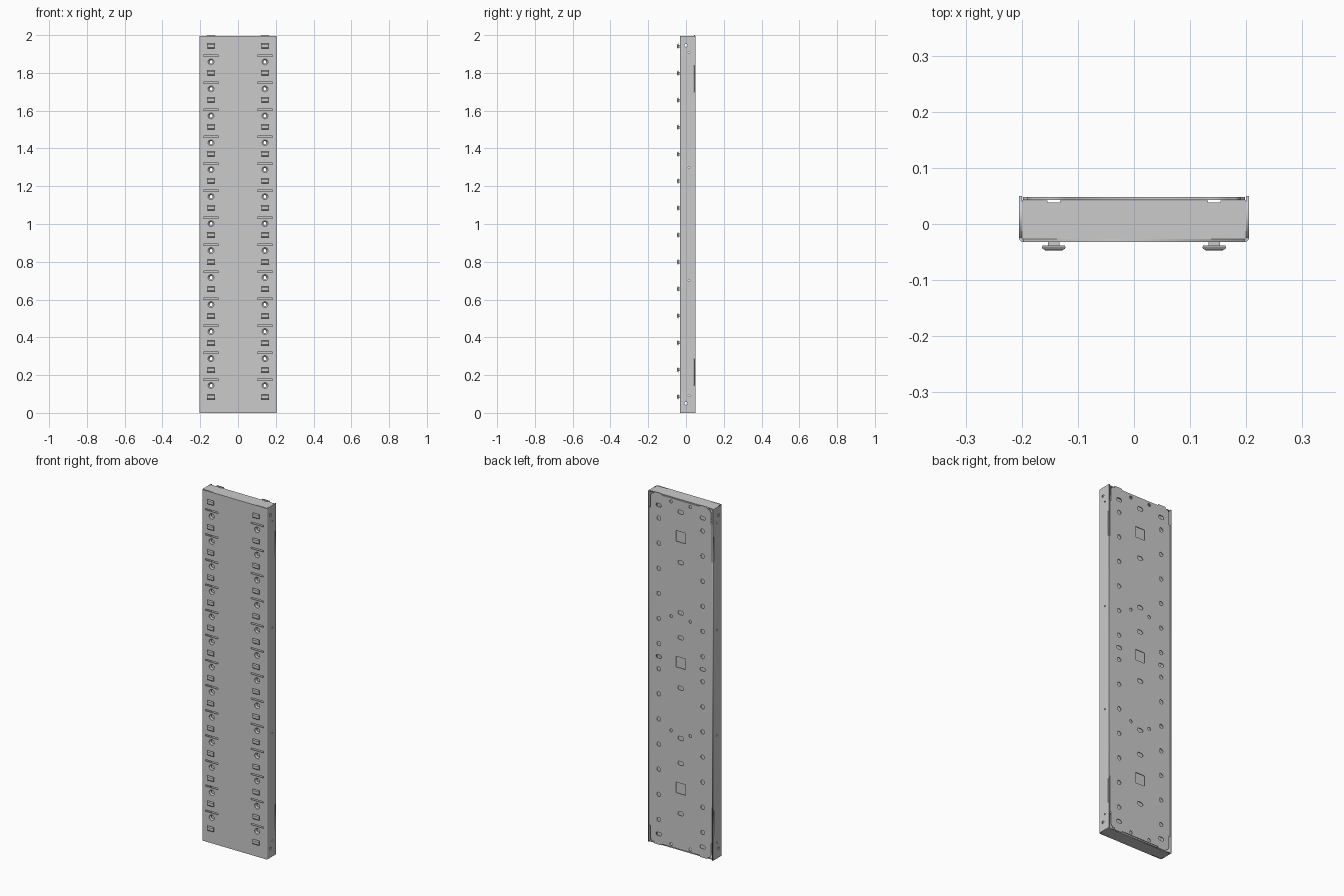
import bpy, bmesh
from math import sin, cos, pi
from mathutils import Matrix, Vector

if "Cube" in bpy.data.objects:
    bpy.data.objects.remove(bpy.data.objects["Cube"])

PITCH = 0.1428
W, H = 0.205, 1.996          # half width, cover height
YF, YB = -0.032, 0.05        # front face, rear edge of cover
T, R = 0.005, 0.008          # sheet thickness, bend radius


def rect(x, z, w, h):
    return [(x - w/2, z - h/2), (x + w/2, z - h/2), (x + w/2, z + h/2), (x - w/2, z + h/2)]


def oval(x, z, w, h, n=20):
    """Circle when w == h, otherwise a horizontal slot with round ends."""
    r, s = h/2, (w - h)/2
    pts = []
    for i in range(n):
        a = -pi/2 + 2*pi*(i + 0.5)/n
        pts.append((x + r*cos(a) + (s if cos(a) > 0 else -s), z + r*sin(a)))
    return pts


def sheet(name, outline, holes, loc, rot, t=T):
    """Flat sheet with punched holes, made from a filled 2D curve."""
    cu = bpy.data.curves.new(name, 'CURVE')
    cu.dimensions, cu.fill_mode, cu.extrude = '2D', 'BOTH', t/2
    for loop in [outline] + holes:
        sp = cu.splines.new('POLY')
        sp.points.add(len(loop) - 1)
        for p, (u, v) in zip(sp.points, loop):
            p.co = (u, v, 0, 1)
        sp.use_cyclic_u = True
    ob = bpy.data.objects.new(name, cu)
    bpy.context.collection.objects.link(ob)
    ob.location, ob.rotation_euler = loc, rot
    bpy.ops.object.select_all(action='DESELECT')
    ob.select_set(True)
    bpy.context.view_layer.objects.active = ob
    bpy.ops.object.convert(target='MESH')
    ob = bpy.context.object
    bm = bmesh.new()
    bm.from_mesh(ob.data)
    bmesh.ops.remove_doubles(bm, verts=bm.verts, dist=1e-5)
    bmesh.ops.recalc_face_normals(bm, faces=bm.faces)
    bm.to_mesh(ob.data)
    bm.free()
    return ob


def finish(name, bm, smooth=False):
    bmesh.ops.recalc_face_normals(bm, faces=bm.faces)
    me = bpy.data.meshes.new(name)
    bm.to_mesh(me)
    bm.free()
    ob = bpy.data.objects.new(name, me)
    bpy.context.collection.objects.link(ob)
    if smooth:
        bpy.ops.object.select_all(action='DESELECT')
        ob.select_set(True)
        bpy.context.view_layer.objects.active = ob
        bpy.ops.object.shade_smooth_by_angle(angle=0.6)
    return ob


def loft(bm, rings, caps=True):
    rows = [[bm.verts.new(p) for p in ring] for ring in rings]
    n = len(rows[0])
    for a, b in zip(rows, rows[1:]):
        for i in range(n):
            bm.faces.new((a[i], a[(i+1) % n], b[(i+1) % n], b[i]))
    if caps:
        bm.faces.new(rows[0][::-1])
        bm.faces.new(rows[-1])


UP, SIDE = (pi/2, 0, 0), (pi/2, 0, pi/2)

# Front panel with slits and round sockets
sockets = [(s*0.143, 0.145 + PITCH*k) for s in (-1, 1) for k in range(13)]
holes = [oval(x, z, 0.032, 0.032) for x, z in sockets]
holes += [rect(x, z + 0.031, 0.08, 0.008) for x, z in sockets]
sheet("front_panel", rect(0, H/2, 2*(W - R), H), holes, (0, YF + T/2, 0), UP)

# Countersunk cups behind the round sockets
bm = bmesh.new()
for x, z in sockets:
    rings = []
    for r, y in ((0.016, YF), (0.016, YF + 0.003), (0.009, YF + 0.009), (0.009, YF + 0.014)):
        rings.append([(x + r*cos(2*pi*i/20), y, z + r*sin(2*pi*i/20)) for i in range(20)])
    loft(bm, rings, caps=False)
finish("socket_cups", bm, True)

# Rounded bends between front and sides
for s, label in ((-1, "left"), (1, "right")):
    bm = bmesh.new()
    arc = [(r*cos(a), r*sin(a)) for r, order in ((R, 1), (R - T, -1))
           for a in [pi/2*i/6 for i in range(7)][::order]]
    ring = [(s*(W - R + u), YF + R - v) for u, v in arc]
    loft(bm, [[(x, y, z) for x, y in ring] for z in (0, H)])
    finish("corner_bend_" + label, bm, True)

    # Side walls with screw holes and long slots
    holes = [oval(0.0, z, 0.016, 0.016, 16) for z in (0.05, 1.946)]
    holes += [oval(0.016, z, 0.009, 0.009, 12) for z in (0.09, 0.7, 1.3, 1.906)]
    holes += [rect(0.042, z, 0.006, 0.14) for z in (0.215, 1.77)]
    yc = (YF + R + YB)/2
    sheet("side_wall_" + label, rect(yc, H/2, YB - YF - R, H), holes,
          (s*(W - T/2), 0, 0), SIDE)

# Top and bottom caps, following the rounded front
cap = [(-W + T, 0.042), (-W + T, YF + R), (-W + R, YF + T), (W - R, YF + T),
       (W - T, YF + R), (W - T, 0.042)]
for x in (0.143, -0.143):      # small notches for the tabs
    cap += [(x + 0.011, 0.042), (x + 0.011, 0.038), (x - 0.011, 0.038), (x - 0.011, 0.042)]
for name, z in (("bottom_cap", T/2), ("top_cap", H - T/2)):
    sheet(name, cap, [], (0, 0, z), (0, 0, 0))

# Back plate outline: relieved corners and raised tabs, mirrored in x and z
quarter = [(0.198, 1.905), (0.19, 1.905), (0.19, 1.975), (0.18, 1.99), (0.17, 1.99),
           (0.165, 2.0), (0.122, 2.0), (0.117, 1.992)]
top = quarter + [(-x, z) for x, z in quarter[::-1]]
outline = top + [(-x, 2.0 - z) for x, z in top]
holes = [rect(0, z, 0.06, 0.06) for z in (0.355, 1.07, 1.785)]
holes += [oval(0, z, 0.036, 0.022) for z in (0.212, 0.498, 0.64, 0.926, 1.212, 1.354, 1.64, 1.927)]
for s in (-1, 1):
    holes += [oval(s*0.06, z, 0.018, 0.018, 16) for z in (0.024, 0.67, 1.32, 1.972)]
    holes += [oval(s*0.138, z, 0.034, 0.02) for z in (0.06, 1.07, 1.93)]
    holes += [oval(s*0.138, 0.143 + PITCH*k, 0.024, 0.024, 16) for k in range(13)]
sheet("back_plate", outline, holes, (0, 0.0455, 0), UP)

# Hooks on the front: short stem and chamfered rectangular head
bm = bmesh.new()
for s in (-1, 1):
    for k in range(14):
        c = Vector((s*0.143, 0, 0.085 + PITCH*k))
        for prof in (((0.020, 0.014, YF + 0.002), (0.020, 0.014, -0.039)),
                     ((0.040, 0.024, -0.0385), (0.042, 0.026, -0.041),
                      (0.040, 0.024, -0.044), (0.030, 0.016, -0.047))):
            loft(bm, [[(x, y, z) for x, z in rect(c.x, c.z, w, h)] for w, h, y in prof])
finish("front_hooks", bm)
